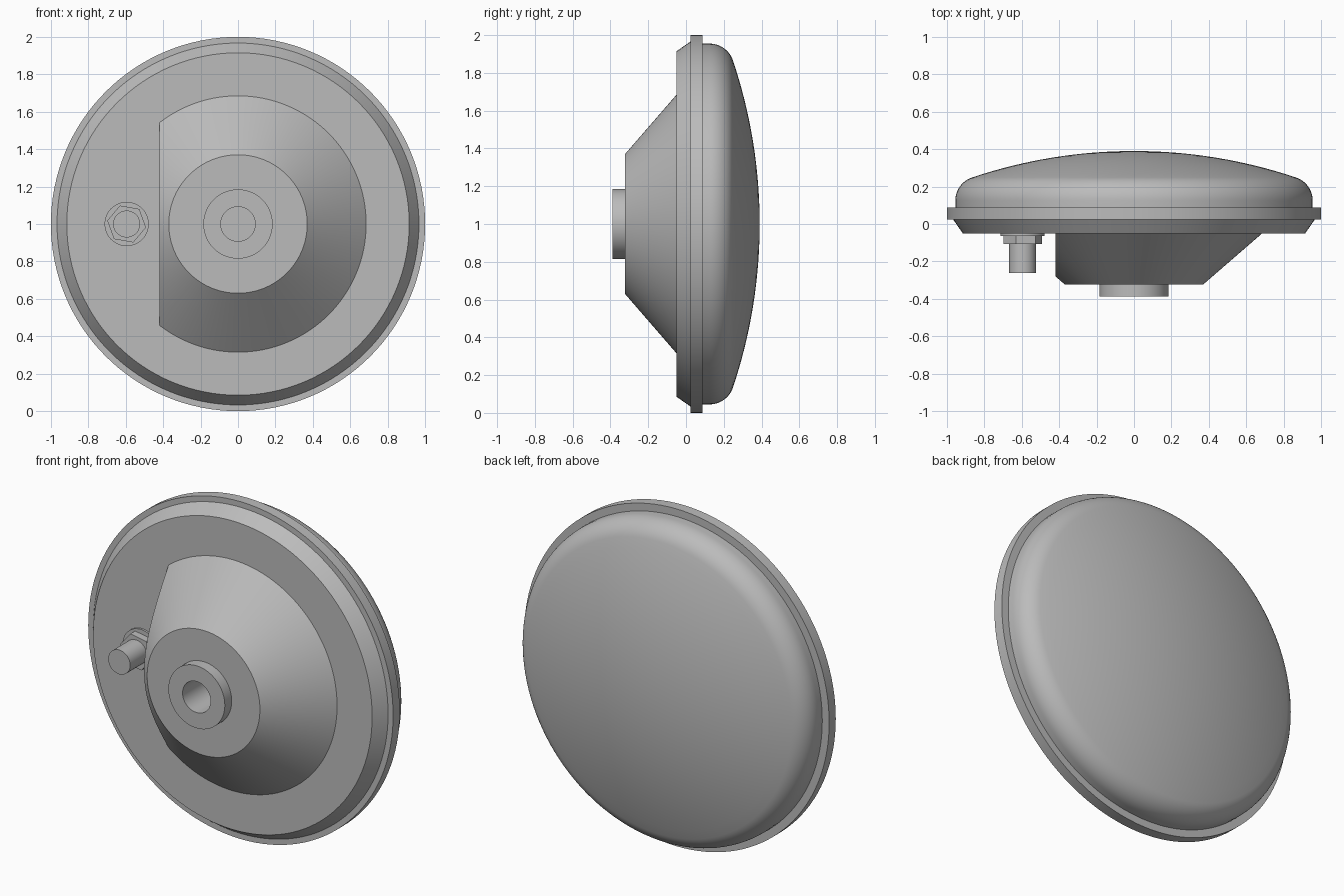
import bpy, bmesh, math
from mathutils import Vector, Matrix

cube = bpy.data.objects.get("Cube")
if cube:
    bpy.data.objects.remove(cube, do_unlink=True)

AXIS_Z = 1.0      # height of the main axis, which runs along y

grey = bpy.data.materials.new("plain grey")
grey.use_nodes = True
COLOUR = (0.5, 0.5, 0.5, 1)
grey.diffuse_color = COLOUR
grey.node_tree.nodes["Principled BSDF"].inputs["Base Color"].default_value = COLOUR


def lathe(name, profile, x=0.0, sides=128, turn=0.0, cut_x=None):
    """Spin (radius, y) points about a y-directed axis; optionally cut flat at cut_x."""
    bm = bmesh.new()
    start = Matrix.Rotation(math.radians(turn), 3, 'Y')
    verts = [bm.verts.new(start @ Vector((r, y, 0))) for r, y in profile]
    edges = [bm.edges.new(pair) for pair in zip(verts, verts[1:])]
    bmesh.ops.spin(bm, geom=verts + edges, cent=(0, 0, 0), axis=(0, 1, 0),
                   angle=math.tau, steps=sides, use_duplicate=False)
    bmesh.ops.remove_doubles(bm, verts=bm.verts, dist=1e-5)
    if cut_x is not None:
        cut = bmesh.ops.bisect_plane(bm, geom=bm.verts[:] + bm.edges[:] + bm.faces[:],
                                     plane_co=(cut_x, 0, 0), plane_no=(-1, 0, 0),
                                     clear_outer=True)
        rim = [e for e in cut["geom_cut"] if isinstance(e, bmesh.types.BMEdge)]
        bmesh.ops.contextual_create(bm, geom=rim)
    bmesh.ops.recalc_face_normals(bm, faces=bm.faces)
    mesh = bpy.data.meshes.new(name)
    bm.to_mesh(mesh)
    bm.free()
    mesh.materials.append(grey)
    obj = bpy.data.objects.new(name, mesh)
    obj.location = (x, 0, AXIS_Z)
    bpy.context.collection.objects.link(obj)
    bpy.ops.object.select_all(action='DESELECT')
    obj.select_set(True)
    bpy.context.view_layer.objects.active = obj
    bpy.ops.object.shade_smooth_by_angle(angle=math.radians(25))
    return obj


# Base plate with bevelled front and a thin outer rim
lathe("base_plate", [(0, -0.05), (0.915, -0.05), (0.967, 0.025), (1, 0.025),
                     (1, 0.087), (0.9, 0.087), (0, 0.087)])

# Domed cover: straight wall, rounded shoulder, shallow spherical cap
WALL, TOP, CAP, FILLET = 0.955, 0.39, 2.72, 0.13
cap_y = TOP - CAP
shoulder_r = WALL - FILLET
shoulder_y = cap_y + math.sqrt((CAP - FILLET) ** 2 - shoulder_r ** 2)
lean = math.asin(shoulder_r / (CAP - FILLET))
dome = [(0, 0.08), (WALL, 0.08)]
for i in range(13):
    a = (math.pi / 2 - lean) * i / 12
    dome.append((shoulder_r + FILLET * math.cos(a), shoulder_y + FILLET * math.sin(a)))
for i in range(1, 17):
    a = lean * (1 - i / 16)
    dome.append((CAP * math.sin(a), cap_y + CAP * math.cos(a)))
lathe("dome_cover", dome)

# Conical mount with a flat side, raised collar and threaded-hole bore
lathe("conical_mount", [(0, -0.045), (0.685, -0.045), (0.685, -0.05), (0.37, -0.323),
                        (0.185, -0.323), (0.185, -0.388), (0.092, -0.388),
                        (0.092, -0.1), (0, -0.1)], cut_x=-0.42)


# Cable connector: washer, hex nut and pin
def plug(name, radius, front, sides=48, turn=0):
    lathe(name, [(0, -0.045), (radius, -0.045), (radius, front), (0, front)],
          x=-0.595, sides=sides, turn=turn)


plug("connector_washer", 0.118, -0.063)
plug("connector_nut", 0.105, -0.107, sides=6, turn=10)
plug("connector_pin", 0.072, -0.263)
